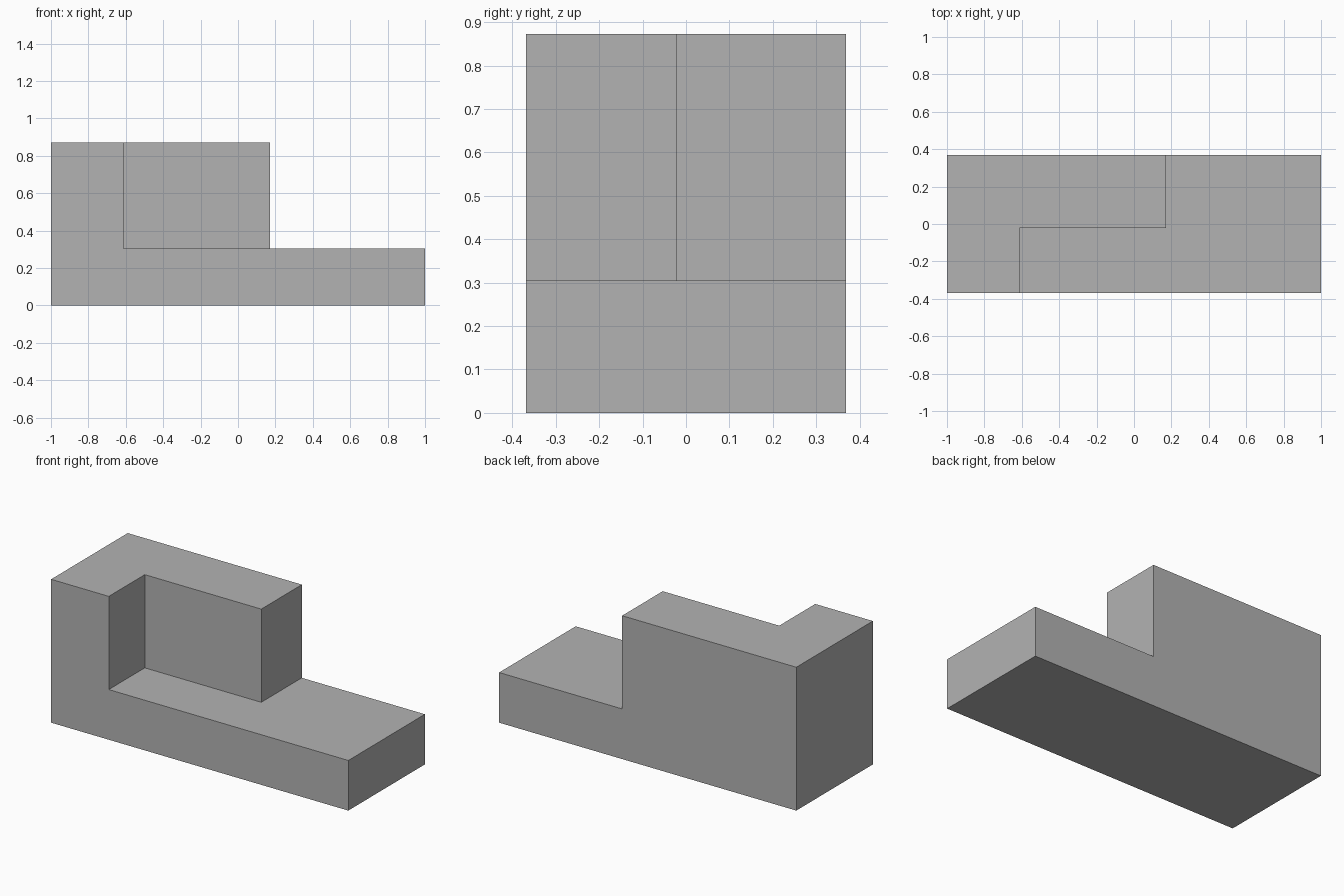
import bpy
import bmesh

cube = bpy.data.objects.get("Cube")
if cube:
    bpy.data.objects.remove(cube, do_unlink=True)

# Overall size and position of the steps
HALF_X, HALF_Y = 1.0, 0.368
LOW_Z, HIGH_Z = 0.305, 0.872
ARM_X, BLOCK_X, STEP_Y = -0.612, 0.172, -0.022

# Flat grey material
grey = bpy.data.materials.new("plain grey")
grey.use_nodes = True
colour = (0.45, 0.45, 0.45, 1)
grey.diffuse_color = colour
grey.node_tree.nodes["Principled BSDF"].inputs["Base Color"].default_value = colour


def raise_faces(bm, faces, height):
    """Extrude faces straight up and return the new top faces."""
    geom = bmesh.ops.extrude_face_region(bm, geom=faces)["geom"]
    verts = [g for g in geom if isinstance(g, bmesh.types.BMVert)]
    bmesh.ops.translate(bm, verts=verts, vec=(0, 0, height))
    return [g for g in geom if isinstance(g, bmesh.types.BMFace)]


bm = bmesh.new()

# Footprint: two L shapes that share the stepped edge
step = [bm.verts.new((x, y, 0)) for x, y in (
    (ARM_X, -HALF_Y), (ARM_X, STEP_Y), (BLOCK_X, STEP_Y), (BLOCK_X, HALF_Y))]
left_corners = [bm.verts.new((-HALF_X, y, 0)) for y in (HALF_Y, -HALF_Y)]
right_corners = [bm.verts.new((HALF_X, y, 0)) for y in (-HALF_Y, HALF_Y)]
bm.faces.new(step + left_corners)
bm.faces.new(step[::-1] + right_corners)

# Low slab, then the tall L-shaped block
tops = raise_faces(bm, bm.faces[:], LOW_Z)
tall = min(tops, key=lambda f: min(v.co.x for v in f.verts))
raise_faces(bm, [tall], HIGH_Z - LOW_Z)

# Merge coplanar faces into clean flat sides
bmesh.ops.recalc_face_normals(bm, faces=bm.faces[:])
bmesh.ops.dissolve_limit(bm, angle_limit=0.01, verts=bm.verts[:], edges=bm.edges[:])
bmesh.ops.recalc_face_normals(bm, faces=bm.faces[:])

mesh = bpy.data.meshes.new("stepped_block")
bm.to_mesh(mesh)
bm.free()
mesh.materials.append(grey)
block = bpy.data.objects.new("stepped_block", mesh)
bpy.context.collection.objects.link(block)
